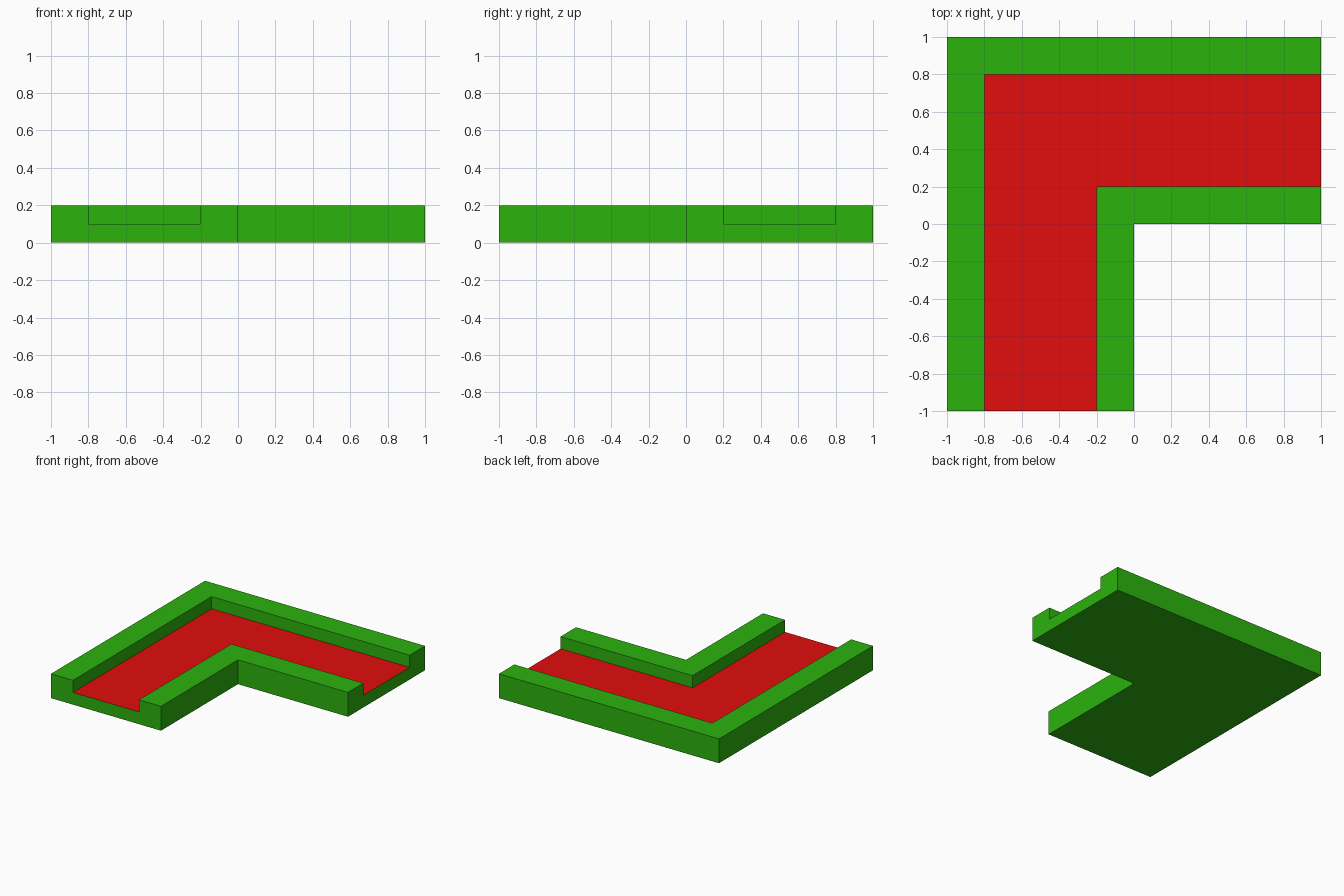
import bpy, bmesh

if "Cube" in bpy.data.objects:
    bpy.data.objects.remove(bpy.data.objects["Cube"])


def material(name, rgb):
    mat = bpy.data.materials.new(name)
    mat.diffuse_color = (*rgb, 1.0)
    mat.use_nodes = True
    mat.node_tree.nodes["Principled BSDF"].inputs["Base Color"].default_value = mat.diffuse_color
    return mat


# Cross-section of the channel: (distance from inner corner edge, height)
profile = [(0, 0), (1, 0), (1, 0.2), (0.8, 0.2),
           (0.8, 0.1), (0.2, 0.1), (0.2, 0.2), (0, 0.2)]
FLOOR_EDGE = 4

# Sections at the front end, the mitred corner and the right end
stations = [lambda d: (-d, -1), lambda d: (-d, d), lambda d: (1, d)]

bm = bmesh.new()
rings = [[bm.verts.new((*at(d), z)) for d, z in profile] for at in stations]

# Swept sides, with the channel floor in the second material
n = len(profile)
for a, b in zip(rings, rings[1:]):
    for i in range(n):
        j = (i + 1) % n
        face = bm.faces.new((a[i], a[j], b[j], b[i]))
        face.material_index = int(i == FLOOR_EDGE)

# End caps
bm.faces.new(rings[0])
bm.faces.new(rings[-1][::-1])
bmesh.ops.recalc_face_normals(bm, faces=bm.faces)

mesh = bpy.data.meshes.new("corner_channel")
bm.to_mesh(mesh)
bm.free()
mesh.materials.append(material("green_wall", (0.025, 0.45, 0.004)))
mesh.materials.append(material("red_floor", (0.76, 0.004, 0.004)))
bpy.context.collection.objects.link(bpy.data.objects.new("corner_channel", mesh))
